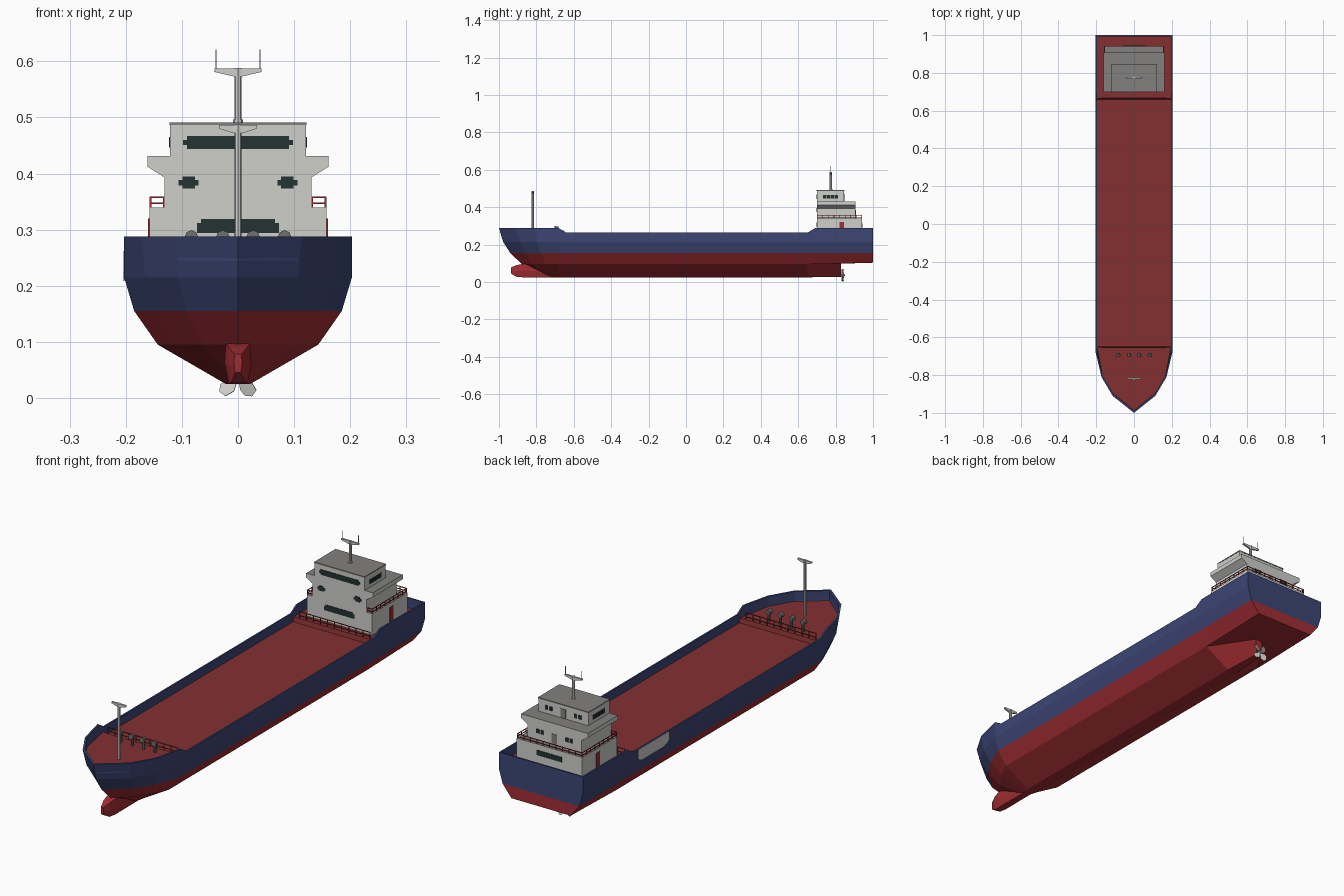
import bpy, bmesh, math
from mathutils import Vector, Matrix

if "Cube" in bpy.data.objects:
    bpy.data.objects.remove(bpy.data.objects["Cube"])

MATS = {}
for name, col in {
    "hull_blue": (0.045, 0.061, 0.175), "hull_red": (0.36, 0.027, 0.033),
    "deck_red": (0.23, 0.03, 0.031), "wall_white": (0.62, 0.62, 0.60),
    "roof_grey": (0.23, 0.22, 0.21), "window_dark": (0.018, 0.032, 0.032),
    "metal_grey": (0.16, 0.16, 0.16)}.items():
    MATS[name] = bpy.data.materials.new(name)
    MATS[name].diffuse_color = (*col, 1)


def finish(name, bm, *mats):
    bmesh.ops.recalc_face_normals(bm, faces=bm.faces[:])
    me = bpy.data.meshes.new(name)
    bm.to_mesh(me)
    bm.free()
    for m in mats:
        me.materials.append(MATS[m])
    ob = bpy.data.objects.new(name, me)
    bpy.context.collection.objects.link(ob)
    return ob


def boxes(name, items, mat):
    bm = bmesh.new()
    for x0, x1, y0, y1, z0, z1 in items:
        m = Matrix.Translation(((x0 + x1) / 2, (y0 + y1) / 2, (z0 + z1) / 2))
        bmesh.ops.create_cube(bm, size=1, matrix=m @ Matrix.Diagonal((x1 - x0, y1 - y0, z1 - z0, 1)))
    return finish(name, bm, mat)


def prism(name, pts, y0, y1, *mats):
    """Extrude an x-z outline along y; upward faces take the second colour."""
    bm = bmesh.new()
    f = bm.faces.new([bm.verts.new((x, y0, z)) for x, z in pts])
    ext = bmesh.ops.extrude_face_region(bm, geom=[f])
    bmesh.ops.translate(bm, vec=(0, y1 - y0, 0), verts=[v for v in ext["geom"] if isinstance(v, bmesh.types.BMVert)])
    bmesh.ops.recalc_face_normals(bm, faces=bm.faces[:])
    if len(mats) > 1:
        for f in bm.faces:
            f.normal_update()
            f.material_index = int(f.normal.z > 0.9)
    return finish(name, bm, *mats)


def rect(w, z0, z1):
    return [(-w, z0), (w, z0), (w, z1), (-w, z1)]


def cylinder(bm, r, a, b, n=8, r2=None):
    a, b = Vector(a), Vector(b)
    rot = (b - a).to_track_quat('Z', 'Y').to_matrix().to_4x4()
    bmesh.ops.create_cone(bm, cap_ends=True, segments=n, radius1=r, radius2=r if r2 is None else r2,
                          depth=(b - a).length, matrix=Matrix.Translation((a + b) / 2) @ rot)


# ---- hull: rows from deck edge over the bulwark and down to the keel ----
AFT = [-0.68, -0.64, 0.65, 0.69, 1.0]                  # stations behind the bow
TOPZ = [0.288] * 4 + [0.264, 0.264, 0.288, 0.288]
DECKZ = [0.245] * 4 + [0.225, 0.225, 0.245, 0.245]
DECKY = [-0.652, -0.648, 0.66, 0.664, 0.993]


def row(bow, w, z):
    z = z if isinstance(z, list) else [z] * 8
    return [(x, y, zz) for (x, y), zz in zip(bow + [(w, y) for y in AFT], z)]


bow_top = [(0, -1.0), (0.113, -0.91), (0.172, -0.81)]
bow_in = [(0, -0.988), (0.107, -0.902), (0.165, -0.806)]
rows = [
    [(x, y, z) for (x, y), z in zip(bow_in + [(0.196, y) for y in DECKY], DECKZ)],
    row(bow_in, 0.196, TOPZ),
    row(bow_top, 0.203, TOPZ),
    row([(0, -0.978), (0.108, -0.89), (0.165, -0.80)], 0.203, 0.215),
    row([(0, -0.94), (0.092, -0.86), (0.147, -0.775)], 0.185, 0.155),
    row([(0, -0.877), (0.06, -0.82), (0.108, -0.75)], 0.143, [0.095] * 7 + [0.103])]
rows[1][-1] = (0.196, 0.993, 0.288)
keel = [(0, -0.74, 0.027), (0.01, -0.73, 0.026), (0.018, -0.70, 0.025)] + [(0.022, y, 0.025) for y in AFT[:3]]

bm = bmesh.new()
cache = {}


def face(pts, mat):
    vs = []
    for p in pts:
        k = tuple(round(c, 4) for c in p)
        if k not in cache:
            cache[k] = bm.verts.new(p)
        if cache[k] not in vs:
            vs.append(cache[k])
    if len(vs) > 2 and not bm.faces.get(vs):
        bm.faces.new(vs).material_index = mat


def flip(p):
    return (-p[0], p[1], p[2])


def both(pts, mat):
    face(pts, mat)
    face([flip(p) for p in pts], mat)


def across(a, b, mat):
    face([a, b, flip(b), flip(a)], mat)


for i in range(5):
    mat = 1 if i == 4 else 0
    for j in range(7):
        both([rows[i][j], rows[i][j + 1], rows[i + 1][j + 1], rows[i + 1][j]], mat)
    across(rows[i][-1], rows[i + 1][-1], mat)           # transom
for j in range(7):
    across(rows[0][j], rows[0][j + 1], 2)               # decks
for j in range(5):                                      # bottom and keel
    both([rows[5][j], rows[5][j + 1], keel[j + 1], keel[j]], 1)
    across(keel[j], keel[j + 1], 1)
skeg_top, skeg_low = (0.018, 0.83, 0.098), (0.012, 0.83, 0.027)
both([rows[5][5], skeg_top, skeg_low, keel[5]], 1)      # tapering skeg
across(keel[5], skeg_low, 1)
across(skeg_low, skeg_top, 1)
both([rows[5][5], rows[5][6], skeg_top], 1)             # flat stern bottom
both([rows[5][6], rows[5][7], skeg_top], 1)
across(skeg_top, rows[5][7], 1)
finish("hull", bm, "hull_blue", "hull_red", "deck_red")

# bulbous bow
bm = bmesh.new()
for y, w, zb, zt in [(-0.936, 0.007, 0.045, 0.078), (-0.905, 0.018, 0.027, 0.09),
                     (-0.872, 0.024, 0.025, 0.097), (-0.70, 0.022, 0.025, 0.085)]:
    for s in (-1, 1):
        for k, z in ((0.9, zt), (1, (zb + zt) / 2), (0.7, zb)):
            bm.verts.new((s * w * k, y, z))
bmesh.ops.convex_hull(bm, input=bm.verts[:])
finish("bulbous_bow", bm, "hull_red")

# propeller
bm = bmesh.new()
cylinder(bm, 0.008, (0, 0.82, 0.036), (0, 0.85, 0.036), 8, 0.005)
blade = [(-0.003, 0.004), (0.003, 0.004), (0.013, 0.018), (0.015, 0.031), (0.006, 0.041), (-0.008, 0.039), (-0.013, 0.022)]
for k in range(4):
    m = Matrix.Translation((0, 0.837, 0.036)) @ Matrix.Rotation(math.radians(45 + 90 * k), 4, 'Y') @ Matrix.Rotation(0.4, 4, 'Z')
    a, b = ([bm.verts.new(m @ Vector((x, y, z))) for x, z in blade] for y in (-0.001, 0.001))
    bm.faces.new(a)
    bm.faces.new(b[::-1])
    for i in range(7):
        bm.faces.new((a[i], b[i], b[i - 1], a[i - 1]))
finish("propeller", bm, "wall_white")

# ---- deckhouse tiers ----
prism("deckhouse_lower", rect(0.158, 0.24, 0.339), 0.70, 0.942, "wall_white", "roof_grey")
half = [(0.131, 0.339), (0.131, 0.393), (0.161, 0.412), (0.161, 0.431)]
prism("deckhouse_bridge_wings", half + [(-x, z) for x, z in half[::-1]], 0.70, 0.907, "wall_white", "roof_grey")
prism("wheelhouse", rect(0.121, 0.43, 0.486), 0.70, 0.846, "wall_white")
prism("wheelhouse_roof", rect(0.122, 0.486, 0.491), 0.699, 0.847, "roof_grey")

# windows, as thin plates
win = []
for w, z0, z1 in [(0.091, 0.444, 0.467), (0.098, 0.451, 0.460), (0.066, 0.294, 0.319), (0.073, 0.294, 0.312)]:
    win.append((-w, w, 0.698, 0.701, z0, z1))
for s in (-1, 1):
    for c, w, z0, z1 in [(0.088, 0.011, 0.373, 0.395), (0.088, 0.018, 0.379, 0.388)]:
        win.append((s * c - w, s * c + w, 0.698, 0.701, z0, z1))
    for yb, z in [(0.846, 0.448), (0.907, 0.368)]:       # rear windows
        for c in (0.06, 0.08):
            win.append((s * c - 0.007, s * c + 0.007, yb - 0.001, yb + 0.002, z, z + 0.018))
    for k in range(4):                                   # wheelhouse sides
        y = 0.733 + 0.021 * k
        win.append((s * 0.1215 - 0.0015, s * 0.1215 + 0.0015, y, y + 0.018, 0.446, 0.465))
win.append((-0.06, 0.06, 0.941, 0.944, 0.292, 0.314))
boxes("windows", win, "window_dark")

# doors
boxes("side_doors", [(s * 0.158 - 0.002, s * 0.158 + 0.002, 0.82, 0.845, 0.25, 0.32) for s in (-1, 1)], "hull_red")
boxes("rear_doors", [(-0.013, 0.013, 0.845, 0.848, 0.432, 0.472), (-0.013, 0.013, 0.906, 0.909, 0.341, 0.385)], "roof_grey")


# ---- railings ----
def rail(p, q, z0, heights, n):
    """Posts and bars between two (x, y) points, along x or y."""
    t, out = 0.0014, []
    for i in range(n + 1):
        x, y = (p[k] + (q[k] - p[k]) * i / n for k in (0, 1))
        out.append((x - t, x + t, y - t, y + t, z0, heights[-1]))
    for h in heights:
        out.append((min(p[0], q[0]) - t, max(p[0], q[0]) + t, min(p[1], q[1]) - t, max(p[1], q[1]) + t, h - 2 * t, h))
    return out


rails = rail((-0.156, 0.94), (0.156, 0.94), 0.338, (0.348, 0.359), 10)
for s in (-1, 1):
    rails += rail((s * 0.156, 0.702), (s * 0.156, 0.94), 0.338, (0.348, 0.359), 8)
    rails += rail((s * 0.132, 0.702), (s * 0.156, 0.702), 0.338, (0.348, 0.359), 1)
boxes("deckhouse_railing", rails, "hull_red")
boxes("deck_step_railings", rail((-0.17, -0.655), (0.17, -0.655), 0.24, (0.258, 0.275), 10)
      + rail((-0.17, 0.667), (0.17, 0.667), 0.24, (0.258, 0.275), 10), "deck_red")

# ---- masts ----
bm = bmesh.new()
cylinder(bm, 0.0065, (0, -0.82, 0.24), (0, -0.82, 0.487))
finish("fore_mast", bm, "wall_white")
bm = bmesh.new()
cylinder(bm, 0.0065, (0, 0.775, 0.488), (0, 0.775, 0.588))
cylinder(bm, 0.009, (0, 0.775, 0.488), (0, 0.775, 0.496))
for s in (-1, 1):
    cylinder(bm, 0.0012, (s * 0.039, 0.775, 0.58), (s * 0.039, 0.775, 0.621), 6)
finish("radar_mast", bm, "wall_white")
for name, y, w, z in [("fore_mast_crossbar", -0.82, 0.034, 0.486), ("radar_mast_crossbar", 0.775, 0.042, 0.587)]:
    prism(name, [(-w, z), (w, z), (w, z - 0.006), (0.008, z - 0.014), (-0.008, z - 0.014), (-w, z - 0.006)],
          y - 0.004, y + 0.004, "wall_white")

# foredeck vents
bm = bmesh.new()
for x in (-0.083, -0.027, 0.027, 0.083):
    cylinder(bm, 0.006, (x, -0.69, 0.24), (x, -0.69, 0.285))
    cylinder(bm, 0.012, (x, -0.702, 0.287), (x, -0.682, 0.287), 8, 0.009)
finish("foredeck_vents", bm, "metal_grey")

# boarding panel on the left side of the hull
bm = bmesh.new()
for x in (-0.2045, -0.202):
    for y, z in [(0.62, 0.262), (0.62, 0.222), (0.60, 0.208), (0.44, 0.208), (0.41, 0.225), (0.41, 0.262)]:
        bm.verts.new((x, y, z))
bmesh.ops.convex_hull(bm, input=bm.verts[:])
finish("boarding_panel", bm, "wall_white")

for m in bpy.data.materials:
    if m.users and not m.is_grease_pencil:
        m.use_nodes = True
        m.node_tree.nodes["Principled BSDF"].inputs["Base Color"].default_value = m.diffuse_color
